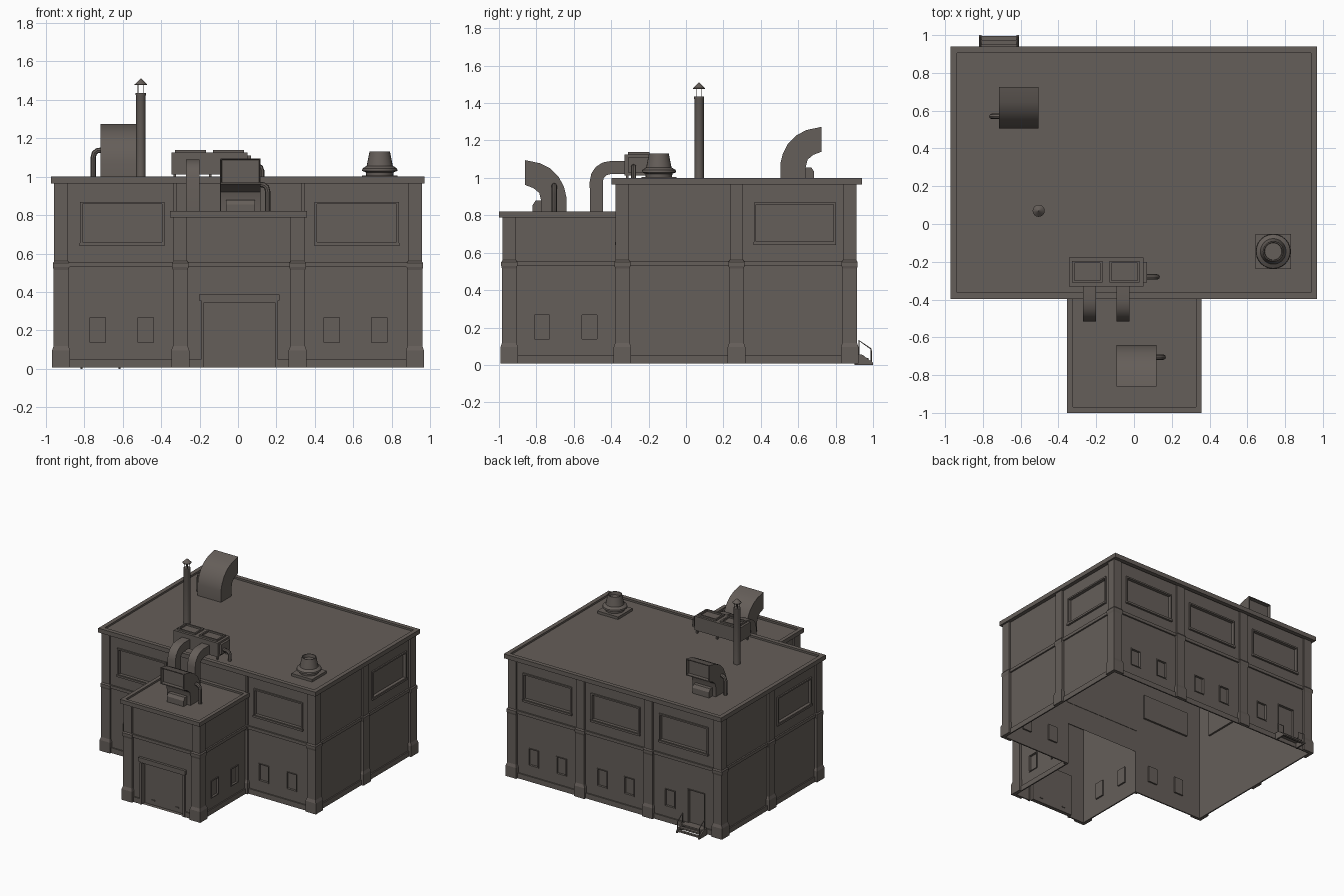
import bpy, bmesh, math
from mathutils import Vector, Matrix

if "Cube" in bpy.data.objects:
    bpy.data.objects.remove(bpy.data.objects["Cube"])

mat = bpy.data.materials.new("dark_warm_grey")
mat.diffuse_color = (0.130, 0.112, 0.100, 1)
mat.use_nodes = True
mat.node_tree.nodes["Principled BSDF"].inputs["Base Color"].default_value = mat.diffuse_color
Z0 = 0.008
WX, WF, WB = .939, -.363, .895      # main wall planes
AL, AR, AF = -.319, .329, -.965     # annex wall planes


def finish(bm, name, recalc=True, smooth=False, M=None):
    if recalc:
        bmesh.ops.recalc_face_normals(bm, faces=bm.faces)
    if M:
        bm.transform(M)
    me = bpy.data.meshes.new(name)
    bm.to_mesh(me)
    bm.free()
    me.materials.append(mat)
    ob = bpy.data.objects.new(name, me)
    bpy.context.collection.objects.link(ob)
    if smooth:
        bpy.ops.object.select_all(action='DESELECT')
        ob.select_set(True)
        bpy.context.view_layer.objects.active = ob
        bpy.ops.object.shade_smooth_by_angle(angle=math.radians(35))


def quad(bm, pts):
    bm.faces.new([bm.verts.new(p) for p in pts])


def box(bm, lo, hi, f=lambda x, y, z: (x, y, z)):
    v = [bm.verts.new(f(x, y, z)) for x in (lo[0], hi[0]) for y in (lo[1], hi[1]) for z in (lo[2], hi[2])]
    for q in ((0, 1, 3, 2), (4, 6, 7, 5), (0, 4, 5, 1), (2, 3, 7, 6), (0, 2, 6, 4), (1, 5, 7, 3)):
        bm.faces.new([v[i] for i in q])


def prism(bm, prof, x0, x1):
    # (y, z) outline extruded along x
    a = [bm.verts.new((x0, y, z)) for y, z in prof]
    b = [bm.verts.new((x1, y, z)) for y, z in prof]
    n = len(prof)
    bm.faces.new(a)
    bm.faces.new(b[::-1])
    return [bm.faces.new((a[i], b[i], b[(i + 1) % n], a[(i + 1) % n])) for i in range(n)]


def loft(bm, prof, cx, cy, n, turn=0.0, cap=True):
    # rings of n sides following (radius, z)
    rings = [[bm.verts.new((cx + r * math.cos(turn + 2 * math.pi * i / n),
                            cy + r * math.sin(turn + 2 * math.pi * i / n), z)) for i in range(n)] for r, z in prof]
    for a, b in zip(rings, rings[1:]):
        for i in range(n):
            bm.faces.new((a[i], a[(i + 1) % n], b[(i + 1) % n], b[i]))
    if cap:
        bm.faces.new(rings[0])
        bm.faces.new(rings[-1])


def tube(name, pts, r, M=None, sides=2):
    cu = bpy.data.curves.new(name, 'CURVE')
    cu.dimensions = '3D'
    cu.bevel_depth, cu.bevel_resolution, cu.use_fill_caps = r, sides, True
    sp = cu.splines.new('POLY')
    sp.points.add(len(pts) - 1)
    for p, c in zip(sp.points, pts):
        p.co = (*((M @ Vector(c)) if M else c), 1)
    cu.materials.append(mat)
    ob = bpy.data.objects.new(name, cu)
    bpy.context.collection.objects.link(ob)
    bpy.ops.object.select_all(action='DESELECT')
    ob.select_set(True)
    bpy.context.view_layer.objects.active = ob
    bpy.ops.object.convert(target='MESH')
    bpy.ops.object.shade_smooth_by_angle(angle=math.radians(40))


def ring(name, o, w, z0, z1):
    # hollow rectangular band, o = x0, x1, y0, y1
    bm = bmesh.new()
    loops = []
    for d, z in ((0, z0), (0, z1), (w, z1), (w, z0)):
        x0, x1, y0, y1 = o[0] + d, o[1] - d, o[2] + d, o[3] - d
        loops.append([bm.verts.new((x, y, z)) for x, y in ((x0, y0), (x1, y0), (x1, y1), (x0, y1))])
    for k in range(4):
        a, b = loops[k], loops[(k + 1) % 4]
        for i in range(4):
            bm.faces.new((a[i], a[(i + 1) % 4], b[(i + 1) % 4], b[i]))
    finish(bm, name)


def wall(name, o, u, u0, u1, top, small=(), panels=(), door=None, hole=None):
    o, u = Vector((*o, 0)), Vector((*u, 0))
    n = u.cross(Vector((0, 0, 1)))
    P = lambda a, d, z: o + u * a + n * d + Vector((0, 0, z))
    rects = [(c - .04, c + .04, .138, .268, .012) for c in small]
    rects += [(c - .207, c + .207, .66, .857, .015) for c in panels]
    rects += [r for r in (door, hole) if r]
    us = sorted({u0, u1, *(r[0] for r in rects), *(r[1] for r in rects)})
    zs = sorted({Z0, top, *(r[2] for r in rects), *(r[3] for r in rects)})
    bm = bmesh.new()
    for a, b in zip(us, us[1:]):
        for c, e in zip(zs, zs[1:]):
            m, k = (a + b) / 2, (c + e) / 2
            if not any(r[0] < m < r[1] and r[2] < k < r[3] for r in rects):
                quad(bm, (P(a, 0, c), P(b, 0, c), P(b, 0, e), P(a, 0, e)))
    for a, b, c, e, d in rects:       # recessed panes
        if not d:
            continue
        q = [(a, c), (b, c), (b, e), (a, e)]
        quad(bm, [P(x, -d, z) for x, z in q])
        for i in range(4):
            (x, z), (s, t) = q[i], q[(i + 1) % 4]
            quad(bm, (P(x, 0, z), P(s, 0, t), P(s, -d, t), P(x, -d, z)))
    finish(bm, name, recalc=False)
    # raised surrounds and sills
    bm = bmesh.new()
    for a, b, c, e, d in rects:
        if not d or c <= Z0:
            continue
        w, h = (.012, .011) if b - a > .3 else (.006, .006)
        for x0, x1, z0, z1 in ((a - w, a, c - w, e + w), (b, b + w, c - w, e + w), (a, b, e, e + w), (a, b, c - w, c)):
            box(bm, (x0, 0, z0), (x1, h, z1), P)
        if b - a > .3:
            box(bm, (a - .014, 0, c - .02), (b + .014, .016, c - .004), P)
    if bm.faces:
        finish(bm, name + "_trim")
    else:
        bm.free()


# main block walls, annex walls
wall("front_wall", (0, WF), (1, 0), -WX, WX, .98, (-.73, -.48, .487, .735), (-.602, .618),
     hole=(AL, AR, Z0, .35, 0))
wall("right_wall", (WX, 0), (0, 1), WF, WB, .98, panels=(.582,))
wall("back_wall", (0, WB), (-1, 0), -WX, WX, .98, (-.735, -.485, -.12, .12, .485), (-.61, 0, .61),
     door=(.65, .79, .05, .32, .015))
wall("left_wall", (-WX, 0), (0, -1), -WB, -WF, .98, panels=(.035,))
wall("annex_front_wall", (0, AF), (1, 0), AL, AR, .80, door=(-.178, .192, Z0, .345, .03))
wall("annex_right_wall", (AR, 0), (0, 1), AF, WF, .80, (-.77, -.517))
wall("annex_left_wall", (AL, 0), (0, -1), -WF, -AF, .80, (.77, .517))

# roofs, cornices, ledges, plinths
bm = bmesh.new()
quad(bm, ((-.95, -.38, .985), (.95, -.38, .985), (.95, .92, .985), (-.95, .92, .985)))
quad(bm, ((-.34, -.98, .805), (.345, -.98, .805), (.345, WF, .805), (-.34, WF, .805)))
finish(bm, "roof_decks", recalc=False)
ring("main_cornice", (-.972, .97, -.397, .94), .034, .965, 1.0)
ring("annex_cornice", (-.354, .358, -1.0, -.365), .03, .787, .82)
ring("main_ledge", (-.952, .952, -.376, .908), .012, .53, .555)
ring("annex_ledge", (-.332, .342, -.978, -.36), .012, .53, .555)
bm = bmesh.new()
for s in (-1, 1):
    box(bm, (s * WX, WF, Z0), (s * (WX + .01), WB, .05))
    x = AR if s > 0 else AL
    box(bm, (x, AF, Z0), (x + s * .01, WF, .05))
    box(bm, (.007 + s * .195, AF - .01, Z0), (x, AF, .05))
    box(bm, (x, WF - .01, Z0), (s * WX, WF, .05))
    box(bm, (.65 * s if s > 0 else -.65, WB, Z0), (s * WX, WB + .01, .05))
box(bm, (-.65, WB, Z0), (.65, WB + .01, .05))
finish(bm, "plinth")

# pillars with flared foot and collar, trimmed where they enter the walls
spots = [(s * x, y, t) for s in (-1, 1) for x, y, t in
         ((.92, -.34, .97), (.92, .875, .97), (.92, .27, .97), (.305, -.34, .97), (.305, .875, .97), (.305, -.945, .79))]
bm = bmesh.new()
for x, y, top in spots:
    prof = [(.047, Z0), (.047, .095), (.039, .118), (.039, .515), (.043, .53), (.043, .55), (.036, .56), (.036, top)]
    loft(bm, [(r * math.sqrt(2), z) for r, z in prof], x + (.005 if abs(x) < .5 else 0), y, 4, math.pi / 4)
bmesh.ops.recalc_face_normals(bm, faces=bm.faces)
for co, no in [((c, 0, 0), (1, 0, 0)) for c in (-WX, WX, AL, AR)] + [((0, c, 0), (0, 1, 0)) for c in (WF, WB, AF)]:
    bmesh.ops.bisect_plane(bm, geom=bm.verts[:] + bm.edges[:] + bm.faces[:], plane_co=co, plane_no=no)
inner = []
for f in bm.faces:
    c = f.calc_center_median()
    if (abs(c.x) < WX and WF < c.y < WB) or (AL < c.x < AR and AF < c.y < WB and c.z < .8):
        inner.append(f)
bmesh.ops.delete(bm, geom=inner, context='FACES')
finish(bm, "pillars", recalc=False)

# loading door surround and handles
bm = bmesh.new()
box(bm, (-.193, -.98, Z0), (-.178, -.96, .345))
box(bm, (.192, -.98, Z0), (.207, -.96, .345))
box(bm, (-.193, -.978, .345), (.207, -.96, .36))
box(bm, (-.203, -.985, .355), (.217, -.96, .387))
for x in (-.1, .112):
    box(bm, (x - .014, -.942, .043), (x + .014, -.93, .05))
finish(bm, "loading_door_surround")

# back steps with rails
bm = bmesh.new()
for y0, y1, z in ((.89, .95, .053), (.95, .975, .037), (.975, .995, .02)):
    box(bm, (-.81, y0, z - .012), (-.62, y1, z))
for x in (-.82, -.622):
    prism(bm, [(.9, 0), (1.0, 0), (1.0, .012), (.94, .056), (.9, .056)], x, x + .012)
finish(bm, "back_steps")
for x in (-.814, -.616):
    tube("step_rail", [(x, .925, .04), (x, .925, .13), (x, .99, .085), (x, .99, .005)], .004, sides=1)


# curved roof intakes
def intake(cx, cy, z, ang):
    M = Matrix.Translation((cx, cy, z)) @ Matrix.Rotation(ang, 4, 'Z')
    prof = [(0, 0), (0, .09), (-.012, .14), (-.04, .195), (-.085, .24), (-.14, .268), (-.22, .285),
            (-.22, .152), (-.175, .135), (-.145, .11), (-.135, .07), (-.135, 0)]
    bm = bmesh.new()
    mouth = prism(bm, prof, -.105, .105)[6]
    bmesh.ops.recalc_face_normals(bm, faces=bm.faces)
    bmesh.ops.inset_individual(bm, faces=[mouth], thickness=.01)
    bmesh.ops.inset_individual(bm, faces=[mouth], thickness=.001, depth=-.03)
    finish(bm, "curved_intake", recalc=False, smooth=True, M=M)
    bm = bmesh.new()
    prism(bm, [(-.13, 0), (-.18, 0), (-.18, .045), (-.165, .068), (-.13, .068)], -.075, .075)
    finish(bm, "intake_motor", M=M)
    tube("intake_pipe", [(.09, -.065, .15), (.12, -.065, .147), (.136, -.065, .135), (.142, -.065, .11),
                         (.142, -.065, 0)], .014, M)


intake(.013, -.64, .81, 0)
intake(-.611, .505, .988, math.pi)

# air handling unit
bm = bmesh.new()
box(bm, (-.345, -.33, 1.012), (.05, -.178, 1.125))
for x in (-.335, -.15, .03):
    for y in (-.32, -.2):
        box(bm, (x, y, .985), (x + .012, y + .012, 1.015))
box(bm, (.05, -.31, 1.03), (.068, -.2, 1.11))
for x0 in (-.327, -.13):
    x1, y0, y1 = x0 + .16, -.31, -.195
    for a, b, c, d in ((x0, x1, y0, y0 + .012), (x0, x1, y1 - .012, y1),
                       (x0, x0 + .012, y0, y1), (x1 - .012, x1, y0, y1)):
        box(bm, (a, c, 1.12), (b, d, 1.138))
finish(bm, "air_unit")
bm = bmesh.new()
arc = [(-.405 + r * math.cos(t), .98 + r * math.sin(t)) for r, ts in
       ((.11, (180, 157, 135, 112, 90)), (.04, (90, 120, 150, 180))) for t in map(math.radians, ts)]
prof = [(-.513, .805)] + arc[:5] + [(-.325, 1.09), (-.325, 1.02)] + arc[5:] + [(-.445, .805)]
for x in (-.27, -.093):
    prism(bm, prof, x, x + .07)
finish(bm, "air_ducts", smooth=True)
tube("air_unit_pipe", [(.06, -.28, 1.06), (.1, -.28, 1.058), (.117, -.28, 1.048), (.123, -.28, 1.03),
                       (.123, -.28, .985)], .014)

# chimney with rain cap
bm = bmesh.new()
X, Y = -.505, .07
loft(bm, [(.025, .985), (.025, 1.42), (.027, 1.425), (.027, 1.435)], X, Y, 16)
loft(bm, [(.032, 1.475), (.032, 1.48), (.001, 1.51)], X, Y, 16)
for i in range(4):
    a = math.pi / 4 + i * math.pi / 2
    x, y = X + .021 * math.cos(a), Y + .021 * math.sin(a)
    box(bm, (x - .002, y - .002, 1.43), (x + .002, y + .002, 1.48))
finish(bm, "chimney", smooth=True)

# round roof vent
bm = bmesh.new()
X, Y = .737, -.145
box(bm, (X - .093, Y - .093, .985), (X + .093, Y + .093, 1.006))
loft(bm, [(.07, 1.0), (.072, 1.022), (.092, 1.03), (.09, 1.042), (.068, 1.056), (.065, 1.07), (.053, 1.13),
          (.047, 1.13), (.045, 1.105)], X, Y, 24)
finish(bm, "roof_vent", smooth=True)
